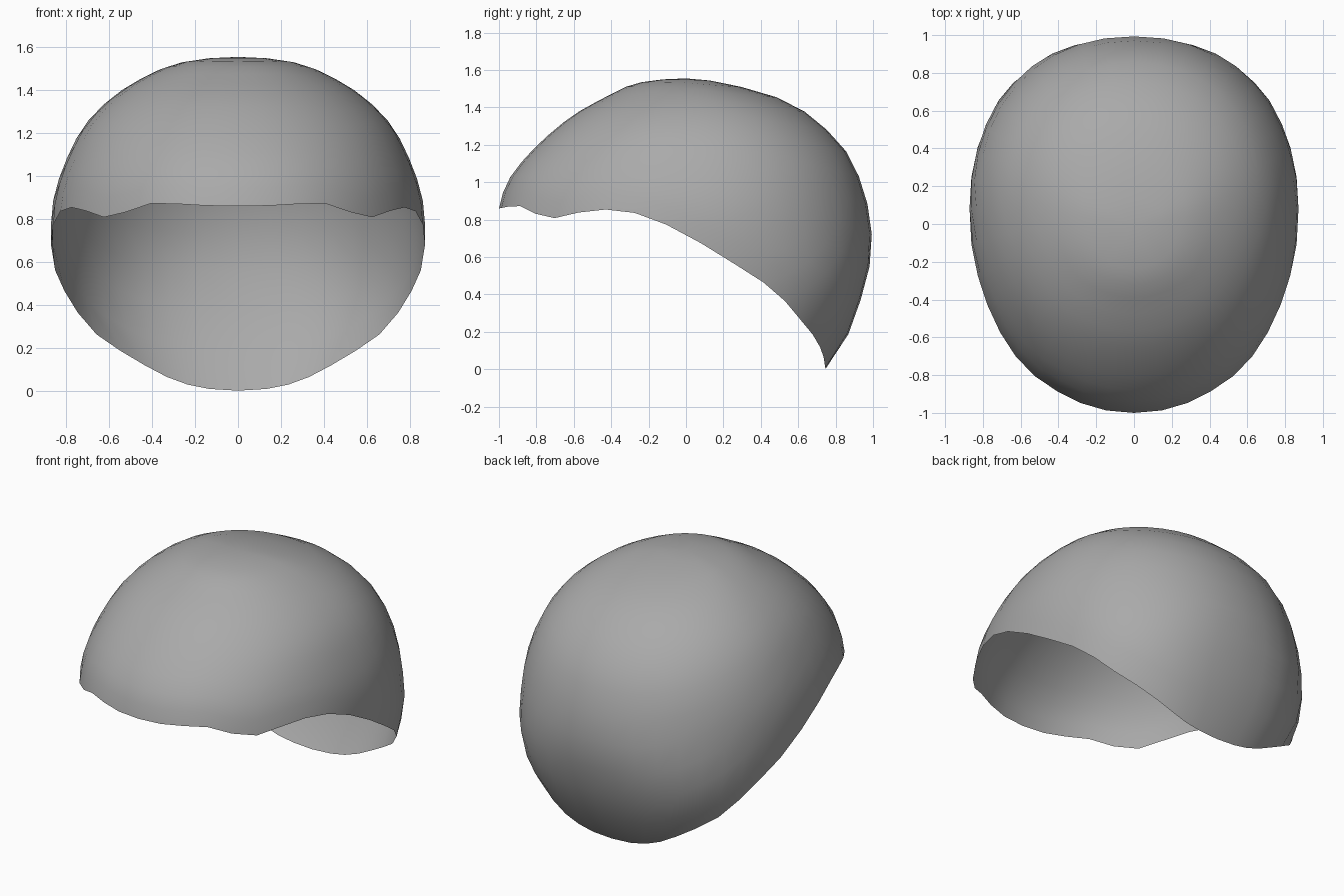
import bpy, bmesh, math

if "Cube" in bpy.data.objects:
    bpy.data.objects.remove(bpy.data.objects["Cube"])

# Horizontal sections: z, front y, back y, half width, back roundness
SECTIONS = [
    (1.555, 0.00, 0.00, 0.00, 2.1), (1.53, -0.26, 0.20, 0.26, 2.1),
    (1.46, -0.42, 0.47, 0.44, 2.1), (1.36, -0.60, 0.66, 0.595, 2.1),
    (1.23, -0.76, 0.80, 0.72, 2.1), (1.13, -0.86, 0.88, 0.775, 2.1),
    (1.00, -0.955, 0.935, 0.83, 2.1), (0.86, -1.00, 0.975, 0.865, 2.1),
    (0.66, -1.02, 0.995, 0.87, 2.2), (0.50, -1.00, 0.97, 0.85, 2.4),
    (0.27, -0.95, 0.90, 0.785, 2.5), (0.10, -0.90, 0.825, 0.65, 2.5),
    (0.00, -0.85, 0.745, 0.58, 2.5)]
# Height of the open edge along the length: y, z
RIM = [(-1.1, 0.86), (-1.0, 0.86), (-0.9, 0.88), (-0.74, 0.80), (-0.5, 0.855),
       (-0.35, 0.855), (-0.2, 0.82), (0.0, 0.725), (0.2, 0.60), (0.4, 0.475),
       (0.5, 0.40), (0.6, 0.28), (0.7, 0.16), (0.735, 0.08), (0.746, 0.0), (1.1, 0.0)]
TOP, COLUMNS, RINGS = 1.555, 40, 13


def interp(xs, ys, x):
    """Smooth curve through points with increasing xs."""
    x = min(max(x, xs[0]), xs[-1])
    i = next(k for k in range(len(xs) - 1) if x <= xs[k + 1])

    def slope(k):
        a, b = max(k - 1, 0), min(k + 1, len(xs) - 1)
        return (ys[b] - ys[a]) / (xs[b] - xs[a])
    h = xs[i + 1] - xs[i]
    t = (x - xs[i]) / h
    return ((2*t**3 - 3*t**2 + 1) * ys[i] + (t**3 - 2*t**2 + t) * h * slope(i)
            + (3*t**2 - 2*t**3) * ys[i + 1] + (t**3 - t**2) * h * slope(i + 1))


DEPTH = [math.sqrt(TOP - s[0]) for s in SECTIONS]
COLS = list(zip(*SECTIONS))


def rim(y):
    for (y0, z0), (y1, z1) in zip(RIM, RIM[1:]):
        if y <= y1:
            return z0 + (z1 - z0) * (y - y0) / (y1 - y0)
    return 0.0


def point(angle, z):
    d = math.sqrt(max(TOP - z, 0.0))
    front, back, width, n = (interp(DEPTH, COLS[k], d) for k in range(1, 5))
    mid = 0.08 * min(1.0, width / 0.6)
    c, s = math.cos(angle), math.sin(angle)      # angle 0 is the back
    if c < 0:
        n = 2.1
    x = math.copysign(abs(s) ** (2 / n), s) * width
    y = mid + abs(c) ** (2 / n) * ((back - mid) if c > 0 else (front - mid))
    return x, y, z


def rim_height(angle):
    z = 1.2
    while z > 0 and z > rim(point(angle, z)[1]):
        z -= 0.002
    return max(z, 0.0)


# Shell: columns run from the crown down to the open edge
bm = bmesh.new()
crown = bm.verts.new((0, 0, TOP))
columns = []
for i in range(COLUMNS):
    a = 2 * math.pi * i / COLUMNS
    low = rim_height(a)
    columns.append([bm.verts.new(point(a, low + (TOP - low) * math.cos(math.pi / 2 * j / RINGS)))
                    for j in range(1, RINGS + 1)])
for i, left in enumerate(columns):
    right = columns[(i + 1) % COLUMNS]
    bm.faces.new((crown, right[0], left[0]))
    for j in range(RINGS - 1):
        bm.faces.new((left[j], right[j], right[j + 1], left[j + 1]))
bmesh.ops.recalc_face_normals(bm, faces=bm.faces)
if sum(f.normal.z for f in bm.faces) < 0:
    bmesh.ops.reverse_faces(bm, faces=bm.faces)
mesh = bpy.data.meshes.new("cap_shell")
bm.to_mesh(mesh)
bm.free()
mesh.shade_smooth()

grey = bpy.data.materials.new("mid_grey")
grey.diffuse_color = (0.4, 0.4, 0.4, 1)
grey.use_nodes = True
grey.node_tree.nodes["Principled BSDF"].inputs["Base Color"].default_value = grey.diffuse_color
mesh.materials.append(grey)
shell = bpy.data.objects.new("cap_shell", mesh)
bpy.context.collection.objects.link(shell)
